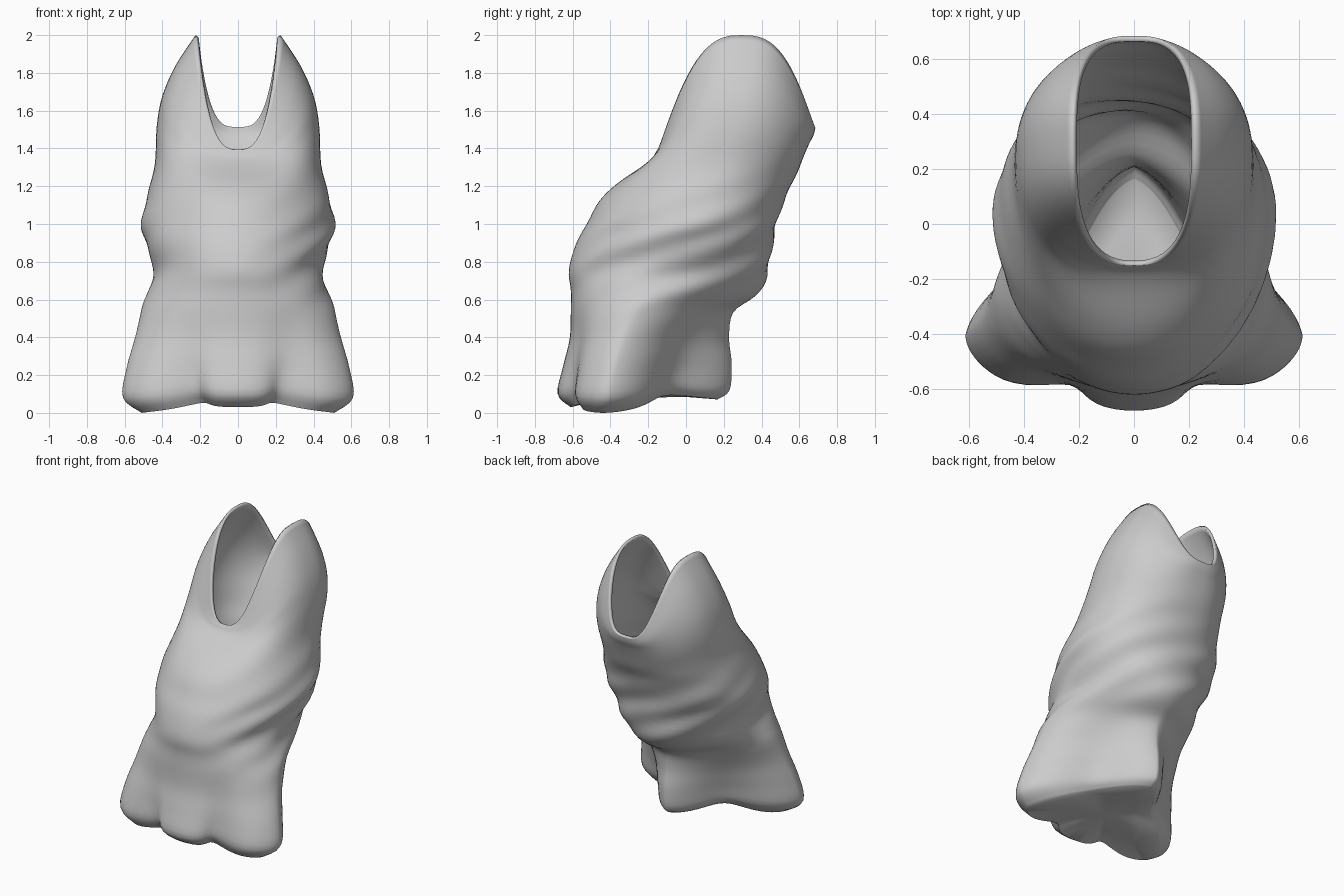
import bpy, bmesh, math
from mathutils import Vector

if "Cube" in bpy.data.objects:
    bpy.data.objects.remove(bpy.data.objects["Cube"])

# Cross-sections: z at front / side / back, y front, y back, half width,
# y of widest point, squareness of front half, squareness of back half
SECTIONS = [
    (0.03, 0.00, 0.07, -0.61, 0.17, 0.51, -0.43, 2.0, 1.5),
    (0.10, 0.08, 0.12, -0.68, 0.235, 0.61, -0.41, 1.9, 1.4),
    (0.25, 0.24, 0.26, -0.65, 0.245, 0.59, -0.38, 1.9, 1.4),
    (0.40, 0.40, 0.40, -0.615, 0.23, 0.545, -0.33, 1.9, 1.45),
    (0.55, 0.55, 0.53, -0.61, 0.25, 0.51, -0.26, 1.95, 1.6),
    (0.65, 0.65, 0.62, -0.61, 0.37, 0.475, -0.19, 2.0, 1.8),
    (0.76, 0.76, 0.73, -0.62, 0.43, 0.445, -0.12, 2.0, 2.1),
    (0.90, 0.90, 0.89, -0.58, 0.455, 0.49, -0.03, 2.0, 2.1),
    (1.01, 1.01, 1.02, -0.52, 0.485, 0.51, 0.04, 2.0, 2.1),
    (1.12, 1.15, 1.15, -0.46, 0.53, 0.48, 0.09, 2.0, 2.1),
    (1.21, 1.32, 1.25, -0.37, 0.58, 0.44, 0.17, 2.1, 2.2),
    (1.30, 1.52, 1.35, -0.24, 0.62, 0.43, 0.25, 2.2, 2.3),
    (1.35, 1.68, 1.42, -0.18, 0.65, 0.40, 0.28, 2.4, 2.4),
    (1.38, 1.84, 1.47, -0.16, 0.675, 0.33, 0.29, 2.5, 2.6),
    (1.395, 2.00, 1.51, -0.15, 0.685, 0.225, 0.29, 2.6, 2.9),
]
STEPS, SIDES = 4, 96


def catmull(a, b, c, d, t):
    return [0.5 * (2 * q + (r - p) * t + (2 * p - 5 * q + 4 * r - s) * t * t
                   + (3 * q - p - 3 * r + s) * t ** 3) for p, q, r, s in zip(a, b, c, d)]


def bump(v, centre, width):
    return math.exp(-((v - centre) / width) ** 2)


def ring_point(sec, ang):
    """ang 0 = right side, +90 = back, -90 = front"""
    zf, zs, zb, yf, yb, hw, ys, pf, pb = sec
    c, s = math.cos(ang), math.sin(ang)
    back = s > 0
    p = pb if back else pf
    x = math.copysign(hw * abs(c) ** (2 / p), c)
    y = ys + (yb - ys if back else yf - ys) * abs(s) ** (2 / p)
    rise = abs(c) ** 2.3
    z = (zb if back else zf) * (1 - rise) + zs * rise
    # hollows between the four feet: front fold, side feet and back foot
    turn_up = math.atan2(s, abs(c))
    notch = bump(turn_up, -1.05, 0.23)
    arch = bump(turn_up, 0.85, 0.38)
    k = 1 - 0.27 * notch * bump(z, 0.0, 0.3) - 0.23 * arch * bump(z, 0.1, 0.38)
    z += (0.05 * arch + 0.03 * notch) * bump(z, 0.0, 0.2)
    # diagonal drapery folds winding around the waist and back
    turn = (ang + math.pi / 2) % (2 * math.pi)
    fade = min(1, max(0, (turn - 0.2) / 0.6)) * min(1, max(0, (5.6 - turn) / 1.2))
    wave = math.sin(2 * math.pi * (z - 0.2 * turn) / 0.21)
    k += 0.018 * wave * fade * bump(z, 0.87, 0.27)
    return Vector((x * k, ys + (y - ys) * k, z))


# Draped body with open, saddle-shaped top
bm = bmesh.new()
rings = []
n = len(SECTIONS)
for i in range(n - 1):
    keys = [SECTIONS[max(0, min(n - 1, i + j))] for j in (-1, 0, 1, 2)]
    for j in range(STEPS + (i == n - 2)):
        sec = catmull(*keys, j / STEPS)
        rings.append([bm.verts.new(ring_point(sec, 2 * math.pi * k / SIDES))
                      for k in range(SIDES)])
for lo, hi in zip(rings, rings[1:]):
    for k in range(SIDES):
        m = (k + 1) % SIDES
        bm.faces.new((lo[k], lo[m], hi[m], hi[k]))

# Closed underside, slightly hollow
mid = Vector((0, -0.3, 0.08))
inner = [bm.verts.new(v.co.lerp(mid, 0.35) + Vector((0, 0, 0.01))) for v in rings[0]]
hub = bm.verts.new(mid)
for k in range(SIDES):
    m = (k + 1) % SIDES
    bm.faces.new((rings[0][m], rings[0][k], inner[k], inner[m]))
    bm.faces.new((inner[m], inner[k], hub))
bmesh.ops.recalc_face_normals(bm, faces=bm.faces)

mesh = bpy.data.meshes.new("draped_cowl")
bm.to_mesh(mesh)
bm.free()
cowl = bpy.data.objects.new("draped_cowl", mesh)
bpy.context.collection.objects.link(cowl)

# Cloth thickness
shell = cowl.modifiers.new("cloth_thickness", 'SOLIDIFY')
shell.thickness = 0.02
shell.offset = -1

bpy.context.view_layer.objects.active = cowl
cowl.select_set(True)
bpy.ops.object.shade_smooth_by_angle(angle=math.radians(50))
